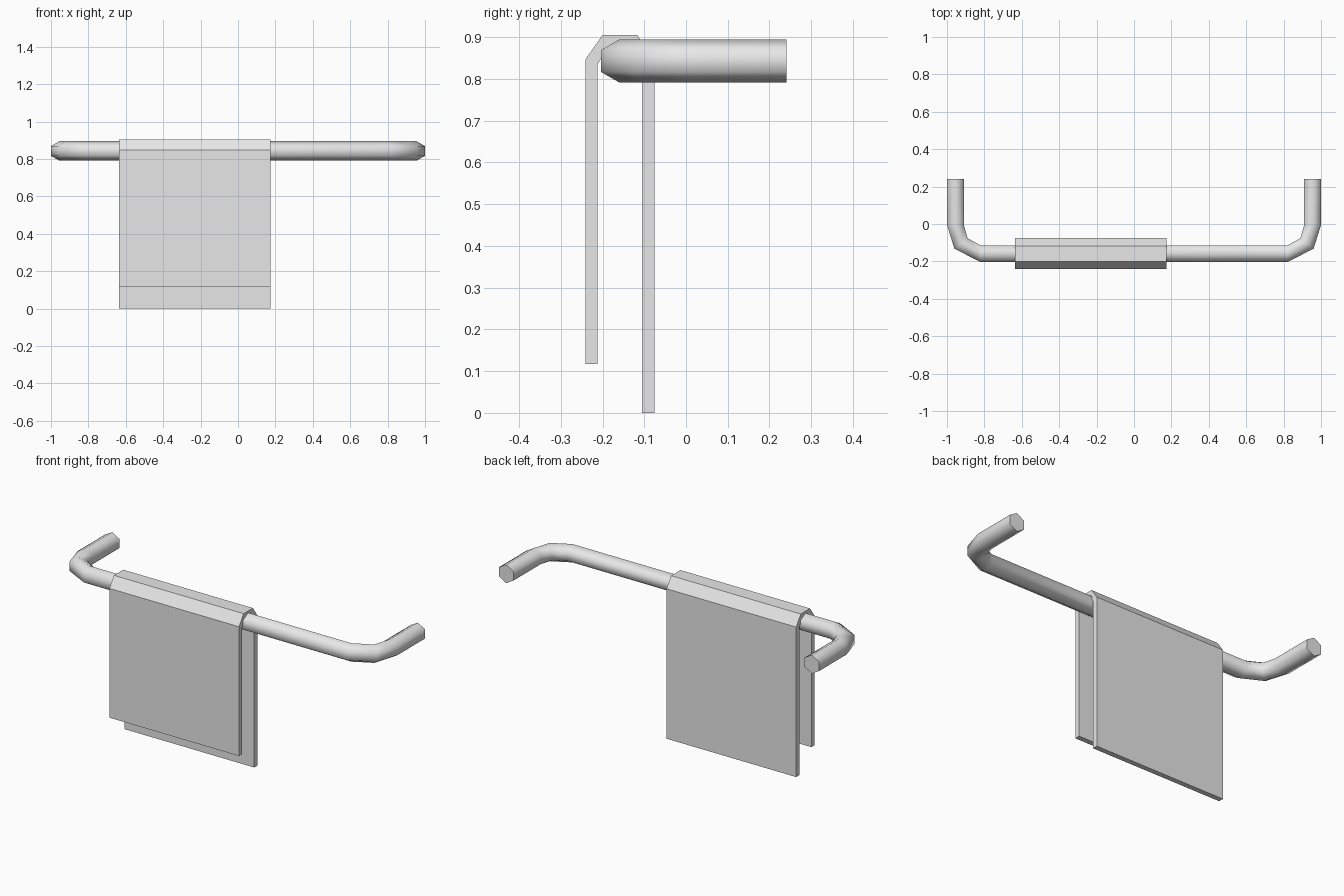
import bpy, bmesh, math
from mathutils import Vector

cube = bpy.data.objects.get("Cube")
if cube:
    bpy.data.objects.remove(cube, do_unlink=True)

# Single neutral grey for everything
grey = bpy.data.materials.new("light_grey")
grey.use_nodes = True
colour = (0.8, 0.8, 0.8, 1)
grey.diffuse_color = colour
grey.node_tree.nodes["Principled BSDF"].inputs["Base Color"].default_value = colour


def finish(name, bm):
    bmesh.ops.recalc_face_normals(bm, faces=bm.faces)
    mesh = bpy.data.meshes.new(name)
    bm.to_mesh(mesh)
    bm.free()
    mesh.materials.append(grey)
    obj = bpy.data.objects.new(name, mesh)
    bpy.context.collection.objects.link(obj)
    return obj


def loft(rings):
    """Skin a list of equal-sized closed rings and cap both ends."""
    bm = bmesh.new()
    loops = [[bm.verts.new(p) for p in ring] for ring in rings]
    n = len(loops[0])
    for a, b in zip(loops, loops[1:]):
        for i in range(n):
            j = (i + 1) % n
            bm.faces.new((a[i], a[j], b[j], b[i]))
    bm.faces.new(loops[0])
    bm.faces.new(loops[-1])
    return bm


# Rail: six-sided tube with both ends bent back to the wall
RAIL_Z, RAIL_R, SIDES = 0.843, 0.052, 6


def rail_ring(x, y, side_angle):
    side = Vector((math.cos(side_angle), math.sin(side_angle), 0))
    ring = []
    for k in range(SIDES):
        a = math.tau * k / SIDES
        ring.append(Vector((x, y, RAIL_Z + RAIL_R * math.cos(a))) + side * RAIL_R * math.sin(a))
    return ring


# x, y and the outward direction of each ring, from the wall to the straight run
bend = [(0.955, 0.241, 0), (0.955, -0.005, 0), (0.925, -0.104, -38), (0.82, -0.159, -90)]
right = [rail_ring(-x, y, math.radians(180 - a)) for x, y, a in bend]
left = [rail_ring(x, y, math.radians(180 + a)) for x, y, a in reversed(bend)]
# Match the vertex order of both halves: outward side on one, inward on the other
left = [rail_ring(x, y, math.radians(a)) for x, y, a in reversed(bend)]
rail = finish("rail", loft(right + left))
bpy.context.view_layer.objects.active = rail
rail.select_set(True)
bpy.ops.object.shade_smooth_by_angle(angle=math.radians(70))
rail.select_set(False)

# Towel: folded sheet profile in the y-z plane, extruded along the rail
profile = [
    (-0.241, 0.117), (-0.241, 0.847), (-0.200, 0.905), (-0.117, 0.905),
    (-0.076, 0.847), (-0.076, 0.0), (-0.105, 0.0), (-0.105, 0.835),
    (-0.131, 0.877), (-0.186, 0.877), (-0.212, 0.835), (-0.212, 0.117),
]
towel = finish("towel", loft([[(x, y, z) for y, z in profile] for x in (-0.635, 0.175)]))
